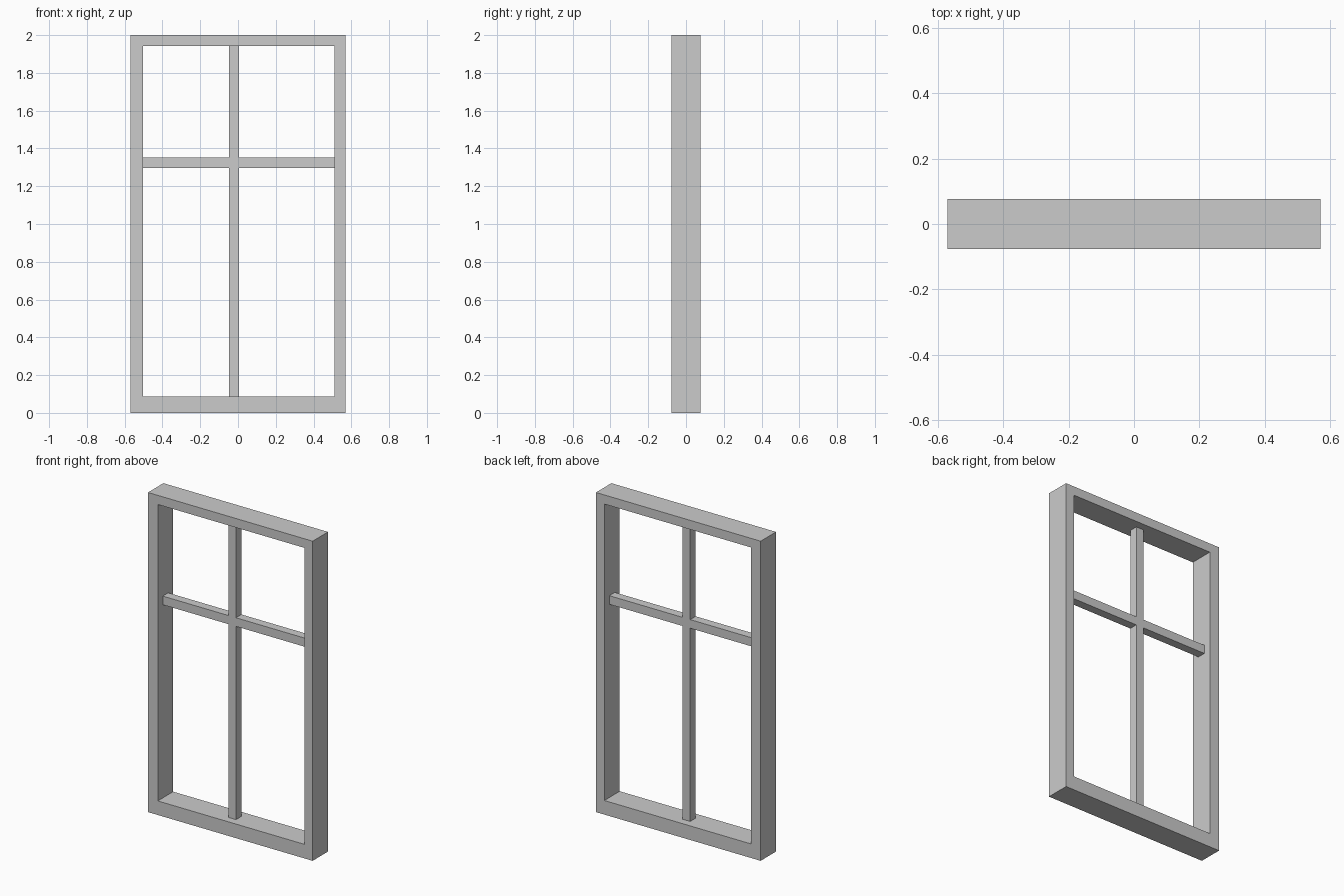
import bpy, bmesh

if "Cube" in bpy.data.objects:
    bpy.data.objects.remove(bpy.data.objects["Cube"])

# Opening and overall limits
X_OUT, HEIGHT, Y_FRAME, Y_BAR = 0.57, 2.0, 0.076, 0.027
L, R, B, T = -0.502, 0.512, 0.088, 1.943       # glazing opening
ML, MR, TB, TT = -0.048, 0.005, 1.297, 1.351   # mullion and transom edges


def rect(x0, x1, z0, z1):
    return [(x0, z0), (x1, z0), (x1, z1), (x0, z1)]


def extrude_profile(name, points, faces, half_depth):
    """Extrude flat x-z faces symmetrically through y."""
    bm = bmesh.new()
    verts = [bm.verts.new((x, -half_depth, z)) for x, z in points]
    flat = [bm.faces.new([verts[i] for i in f]) for f in faces]
    geom = bmesh.ops.extrude_face_region(bm, geom=flat, use_keep_orig=True)["geom"]
    moved = [g for g in geom if isinstance(g, bmesh.types.BMVert)]
    bmesh.ops.translate(bm, verts=moved, vec=(0, 2 * half_depth, 0))
    bmesh.ops.recalc_face_normals(bm, faces=bm.faces[:])
    mesh = bpy.data.meshes.new(name)
    bm.to_mesh(mesh)
    bm.free()
    obj = bpy.data.objects.new(name, mesh)
    bpy.context.collection.objects.link(obj)
    return obj


# Outer frame: rectangular ring with a thicker sill and left jamb
ring = rect(-X_OUT, X_OUT, 0, HEIGHT) + rect(L, R, B, T)
ring_faces = [(i, (i + 1) % 4, 4 + (i + 1) % 4, 4 + i) for i in range(4)]
extrude_profile("window_frame", ring, ring_faces, Y_FRAME)

# Glazing bars: one cross-shaped piece set mid-depth in the opening
cross = [(ML, B), (MR, B), (MR, TB), (R, TB), (R, TT), (MR, TT),
         (MR, T), (ML, T), (ML, TT), (L, TT), (L, TB), (ML, TB)]
extrude_profile("glazing_bars", cross, [range(12)], Y_BAR)
